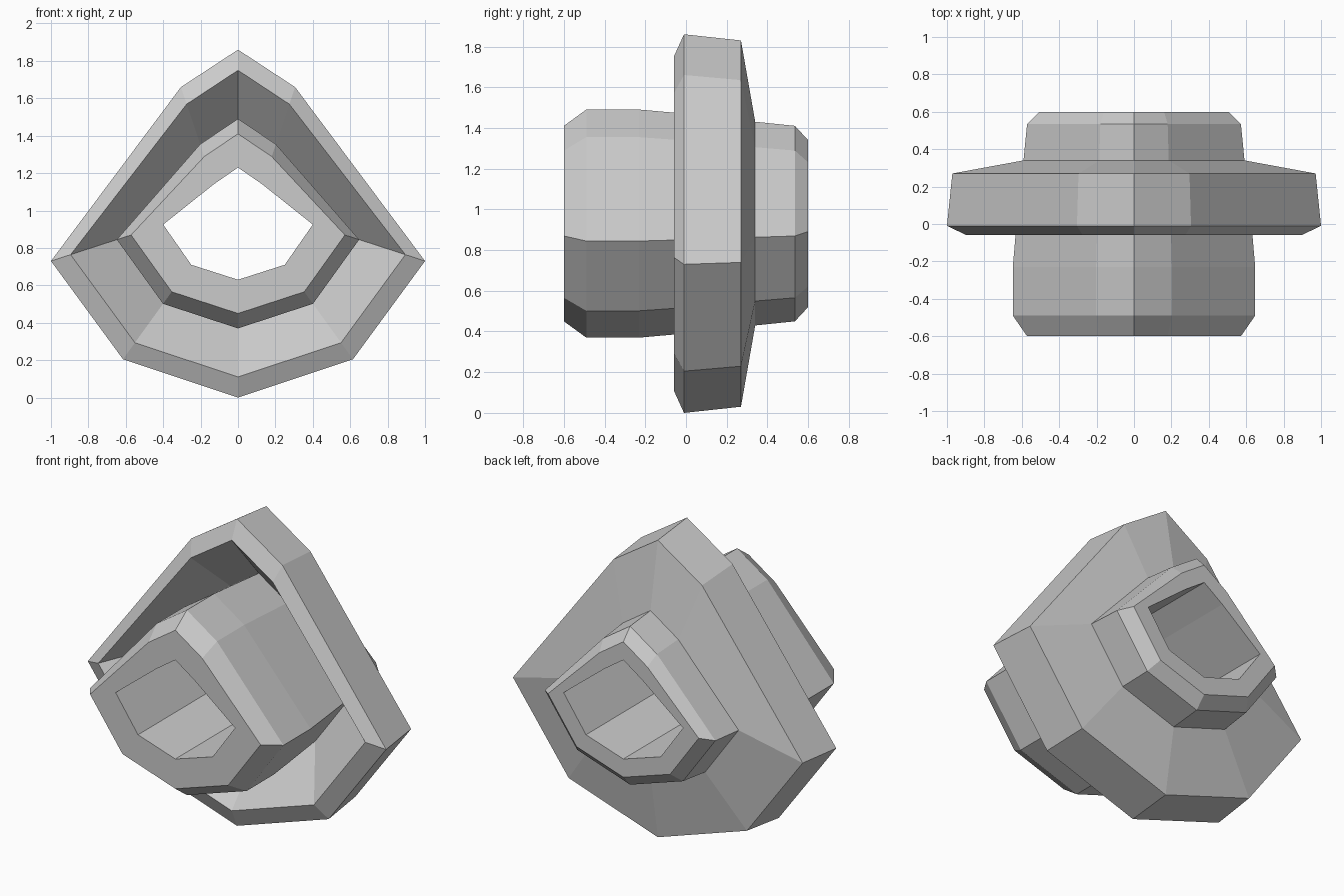
import bpy, bmesh

if "Cube" in bpy.data.objects:
    bpy.data.objects.remove(bpy.data.objects["Cube"])

# Right half of the eight-sided outline, top to bottom: (x, z)
HOLE = [(0, 1.23), (0.13, 1.14), (0.40, 0.925), (0.25, 0.71), (0, 0.63)]
RIM = [(0, 1.86), (0.305, 1.66), (1.0, 0.73), (0.615, 0.205), (0, 0.0)]

# Closed cross-section: (y, blend from hole outline to rim outline)
SECTION = [
    (-0.60, 0.0), (-0.60, 0.286), (-0.49, 0.413), (-0.23, 0.413),  # front tube
    (-0.06, 0.389), (0.20, 0.35),                                  # into recess
    (-0.06, 0.825), (-0.01, 1.0), (0.27, 0.952),                   # outer rim
    (0.34, 0.318), (0.535, 0.286), (0.60, 0.175), (0.60, 0.0),     # rear tube
]


def outline(t):
    half = [(a[0] + (b[0] - a[0]) * t, a[1] + (b[1] - a[1]) * t)
            for a, b in zip(HOLE, RIM)]
    return half + [(-x, z) for x, z in half[-2:0:-1]]


def loft(name, section):
    bm = bmesh.new()
    rings = [[bm.verts.new((x, y, z)) for x, z in outline(t)]
             for y, t in section]
    for i, ring in enumerate(rings):
        following = rings[(i + 1) % len(rings)]
        n = len(ring)
        for j in range(n):
            k = (j + 1) % n
            bm.faces.new((ring[j], ring[k], following[k], following[j]))
    bmesh.ops.recalc_face_normals(bm, faces=bm.faces[:])
    mesh = bpy.data.meshes.new(name)
    bm.to_mesh(mesh)
    bm.free()
    obj = bpy.data.objects.new(name, mesh)
    bpy.context.collection.objects.link(obj)
    return obj


# Flanged hollow collar
loft("flanged_collar", SECTION)
